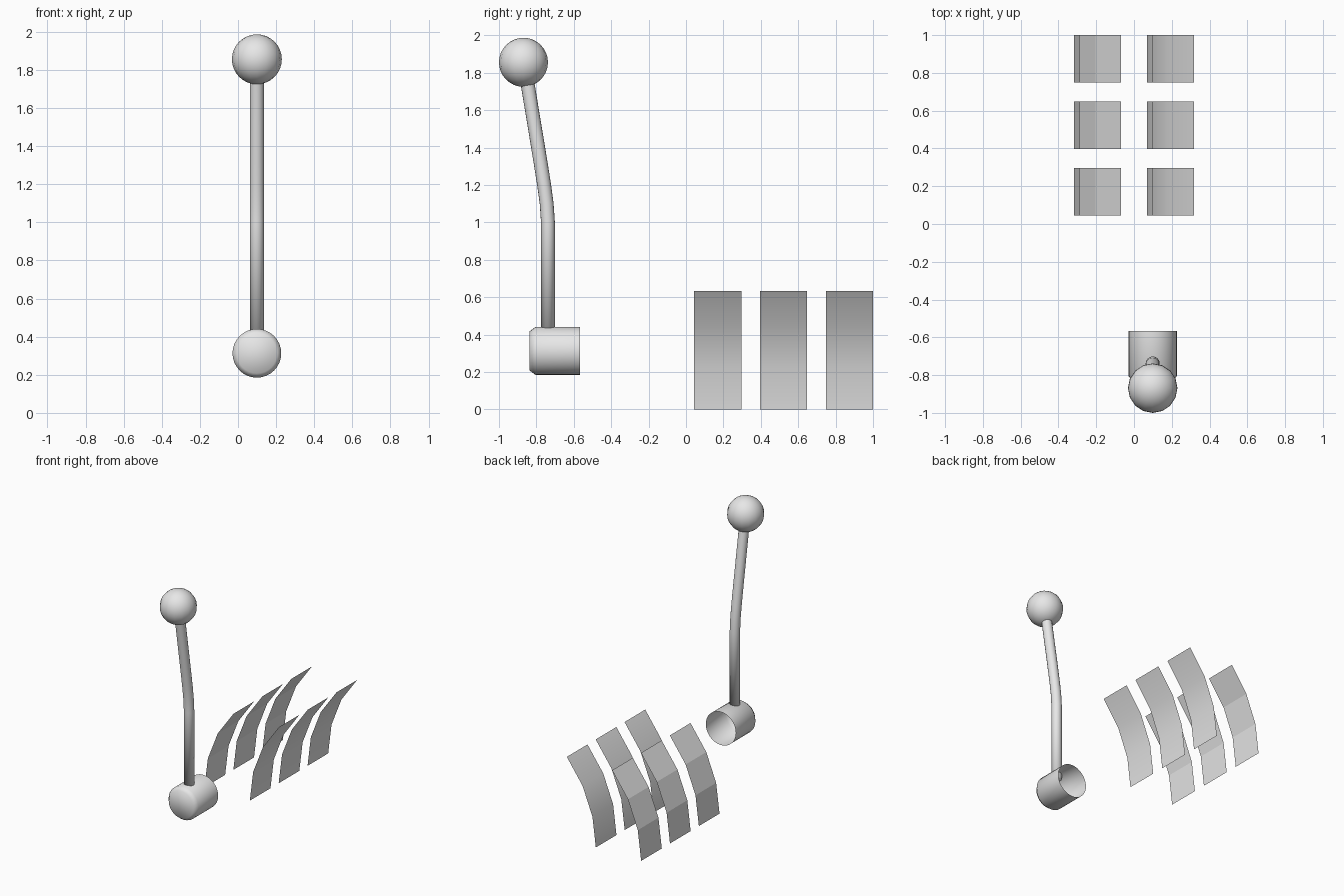
import bpy, bmesh, math
from mathutils import Vector

if "Cube" in bpy.data.objects:
    bpy.data.objects.remove(bpy.data.objects["Cube"])

grey = bpy.data.materials.new("plain_grey")
grey.diffuse_color = (0.8, 0.8, 0.8, 1)
grey.use_nodes = True
grey.node_tree.nodes["Principled BSDF"].inputs["Base Color"].default_value = grey.diffuse_color


def add_object(name, bm, smooth=True):
    mesh = bpy.data.meshes.new(name)
    for f in bm.faces:
        f.smooth = smooth
    bm.to_mesh(mesh)
    bm.free()
    mesh.materials.append(grey)
    ob = bpy.data.objects.new(name, mesh)
    bpy.context.collection.objects.link(ob)
    return ob


def loft(bm, rings, cap_first=False, cap_last=False):
    """Skin a list of equal-length vertex rings."""
    rows = [[bm.verts.new(p) for p in ring] for ring in rings]
    n = len(rows[0])
    for a, b in zip(rows, rows[1:]):
        for i in range(n):
            j = (i + 1) % n
            bm.faces.new((a[i], a[j], b[j], b[i]))
    if cap_first:
        bm.faces.new(rows[0][::-1])
    if cap_last:
        bm.faces.new(rows[-1])
    bmesh.ops.recalc_face_normals(bm, faces=bm.faces)


CX = 0.099

# Lever knob
bm = bmesh.new()
bmesh.ops.create_uvsphere(bm, u_segments=16, v_segments=16, radius=0.131)
bmesh.ops.translate(bm, verts=bm.verts, vec=(CX, -0.869, 1.856))
add_object("lever_knob", bm)

# Lever rod: straight shaft that bends toward the front
path = [(-0.738, 0.40), (-0.738, 1.0), (-0.745, 1.1), (-0.757, 1.19),
        (-0.779, 1.33), (-0.845, 1.73), (-0.858, 1.8)]
rings = []
for i, (y, z) in enumerate(path):
    y0, z0 = path[max(i - 1, 0)]
    y1, z1 = path[min(i + 1, len(path) - 1)]
    t = Vector((0, y1 - y0, z1 - z0)).normalized()
    u, v = Vector((1, 0, 0)), t.cross(Vector((1, 0, 0)))
    rings.append([Vector((CX, y, z)) + 0.037 * (u * math.cos(a) + v * math.sin(a))
                  for a in (math.tau * k / 16 for k in range(16))])
bm = bmesh.new()
loft(bm, rings, cap_first=True, cap_last=True)
add_object("lever_rod", bm)

# Lever base: cup with a chamfered front cap and an open back
bm = bmesh.new()
loft(bm, [[(CX + r * math.cos(a), y, 0.313 + r * math.sin(a))
           for a in (math.tau * k / 32 for k in range(32))]
          for y, r in ((-0.836, 0.105), (-0.805, 0.128), (-0.566, 0.128))],
     cap_first=True)
add_object("lever_base", bm)

# Curved thin slats: two columns of three, each a short arc of three segments
RADIUS, SWEEP, STEPS = 0.934, math.radians(42.7), 3
for side, x0 in (("left", -0.317), ("right", 0.07)):
    for row in range(3):
        y0 = 0.044 + 0.352 * row
        bm = bmesh.new()
        pairs = []
        for k in range(STEPS + 1):
            a = SWEEP * k / STEPS
            x, z = x0 + RADIUS * (1 - math.cos(a)), RADIUS * math.sin(a)
            pairs.append([bm.verts.new((x, y, z)) for y in (y0, y0 + 0.252)])
        for p, q in zip(pairs, pairs[1:]):
            bm.faces.new((p[0], q[0], q[1], p[1]))
        add_object(f"slat_{side}_{row + 1}", bm, smooth=(side == "right"))
